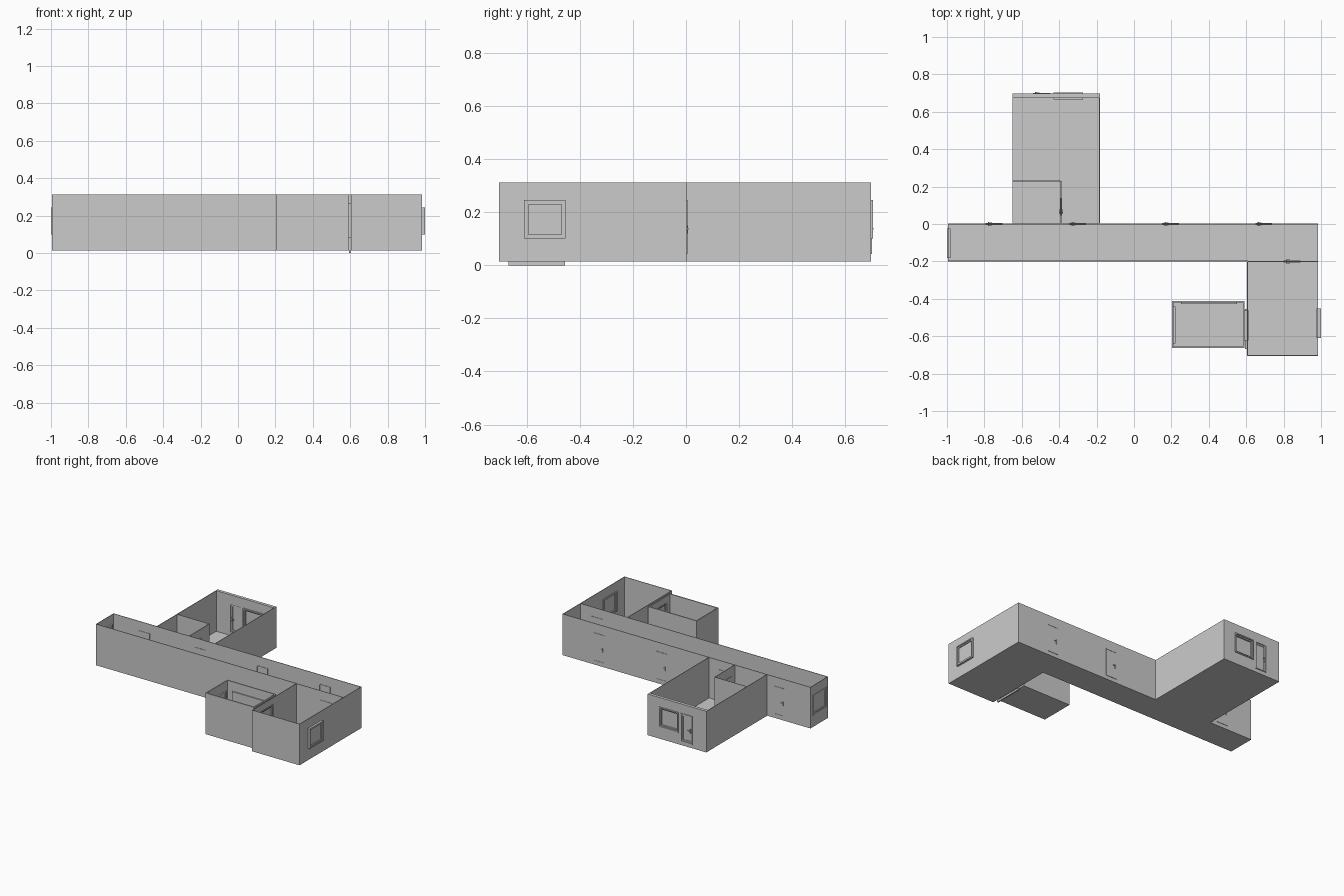
import bpy, bmesh
from mathutils import Matrix, Vector

if "Cube" in bpy.data.objects:
    bpy.data.objects.remove(bpy.data.objects["Cube"])

Z0, Z1, T = 0.015, 0.312, 0.004
cuts = []


def add_box(bm, lo, hi):
    lo, hi = Vector(lo), Vector(hi)
    m = Matrix.Translation((lo + hi) / 2) @ Matrix.Diagonal((*(hi - lo), 1))
    bmesh.ops.create_cube(bm, size=1, matrix=m)


def finish(bm, name):
    bmesh.ops.recalc_face_normals(bm, faces=bm.faces)
    me = bpy.data.meshes.new(name)
    bm.to_mesh(me)
    bm.free()
    ob = bpy.data.objects.new(name, me)
    bpy.context.collection.objects.link(ob)
    return ob


def boxes(name, items):
    bm = bmesh.new()
    for lo, hi in items:
        add_box(bm, lo, hi)
    return finish(bm, name)


def tray(name, pts, thick):
    """Open-topped shell raised from a floor outline (counter-clockwise)."""
    bm = bmesh.new()
    base = bm.faces.new([bm.verts.new((x, y, Z0)) for x, y in pts])
    n = len(pts)
    low = list(base.verts)
    top = [bm.verts.new((x, y, Z1)) for x, y in pts]
    for i in range(n):
        j = (i + 1) % n
        bm.faces.new((low[i], low[j], top[j], top[i]))
    base.normal_flip()
    me = bpy.data.meshes.new(name)
    bm.to_mesh(me)
    bm.free()
    ob = bpy.data.objects.new(name, me)
    bpy.context.collection.objects.link(ob)
    s = ob.modifiers.new("thickness", 'SOLIDIFY')
    s.thickness, s.offset, s.use_even_offset = thick, -1, True
    return ob


def along(axis, pos, u0, u1, v0, v1, z0, z1):
    """Box running along a wall: u along it, v through it."""
    if axis == 'x':
        return (u0, pos + v0, z0), (u1, pos + v1, z1)
    return (pos + v0, u0, z0), (pos + v1, u1, z1)


def frame(axis, pos, u0, u1, v0, v1, z0, z1, w):
    return [along(axis, pos, u0, u0 + w, v0, v1, z0, z1),
            along(axis, pos, u1 - w, u1, v0, v1, z0, z1),
            along(axis, pos, u0 + w, u1 - w, v0, v1, z0, z0 + w),
            along(axis, pos, u0 + w, u1 - w, v0, v1, z1 - w, z1)]


def window(name, axis, pos, u0, u1, v0, v1, z0=0.1, z1=0.245, cut=True):
    # outer frame, sash and pane
    w, m = 0.008, (v0 + v1) / 2
    d = (v1 - v0) * 0.3
    parts = frame(axis, pos, u0, u1, v0, v1, z0, z1, w)
    parts += frame(axis, pos, u0 + w, u1 - w, m - d, m + d, z0 + w, z1 - w, 0.008)
    e = 2 * w
    parts.append(along(axis, pos, u0 + e, u1 - e, m - .001, m + .001, z0 + e, z1 - e))
    boxes(name, parts)
    if cut:
        cuts.append(along(axis, pos, u0 + .004, u1 - .004, v0 - .01, v1 + .01, z0 + .004, z1 - .004))


def door(name, axis, pos, u0, u1, v0=-.005, v1=.005, z0=0.042, z1=0.245, glazed=False):
    # casing, leaf, handle plate and lever on both sides
    w, m = 0.006, (v0 + v1) / 2
    parts = frame(axis, pos, u0, u1, v0, v1, z0, z1, w)
    if glazed:
        parts += frame(axis, pos, u0 + w, u1 - w, m - .005, m + .005, z0 + w, z1 - w, .01)
    leaf = .001 if glazed else .003
    parts.append(along(axis, pos, u0 + w, u1 - w, m - leaf, m + leaf, z0 + w, z1 - w))
    for a, b, c in ((v0 - .005, v0 - .002, m), (v1 + .005, v1 + .002, m)):
        parts.append(along(axis, pos, u0 + .012, u0 + .018, min(b, c), max(b, c), .12, .15))
        parts.append(along(axis, pos, u0 + .012, u0 + .034, min(a, b), max(a, b), .135, .14))
    boxes(name, parts)
    cuts.append(along(axis, pos, u0 + .003, u1 - .003, v0 - .01, v1 + .01, z0 + .003, z1 - .003))


# Shells
shell = tray("room_shell", [(-.995, -.2), (.605, -.2), (.605, -.705), (.985, -.705), (.985, .002),
                            (-.182, .002), (-.182, .697), (-.65, .697), (-.65, .002), (-.995, .002)], T)
balcony = tray("balcony_shell", [(.203, -.662), (.592, -.662), (.592, -.412), (.203, -.412)], .008)

# Inner walls
inner = [boxes("hall_wall_back", [((-.65, -.002, Z0), (-.182, .002, Z1))]),
         boxes("hall_wall_front", [((.605, -.202, Z0), (.985, -.198, Z1))]),
         boxes("bath_wall_side", [((-.392, .002, Z0), (-.388, .23, Z1))]),
         boxes("bath_wall_back", [((-.648, .228, Z0), (-.392, .232, Z1))]),
         boxes("thick_back_wall", [((-.646, .675, Z0 + T), (-.186, .694, Z1))])]

# Doors
for i, x in enumerate((-.748, -.302, .195, .694)):
    door(f"hall_door_{i + 1}", 'x', 0, x - .045, x + .045)
door("front_room_door", 'x', -.2, .80, .89)
door("bath_door", 'y', -.39, .045, .14)
door("terrace_door", 'x', .686, -.54, -.447, -.008, .015, glazed=True)

# Windows
window("terrace_window", 'x', .686, -.43, -.273, -.021, .018)
window("side_window", 'y', .985, -.61, -.453, -.01, .015)
window("hall_end_window", 'y', -.995, -.182, -.025, -.005, .015)
window("balcony_opening", 'y', .6, -.622, -.46, -.018, .012, .08, .265)
window("balcony_back_window", 'x', -.42, .25, .55, -.008, .001, cut=False)
window("balcony_left_window", 'y', .211, -.64, -.44, -.001, .01, cut=False)

# Slim post and sill strip in the gap between balcony and room
boxes("balcony_sill", [((.594, -.668, 0), (.604, -.63, .014)),
                       ((.594, -.63, 0), (.604, -.455, .014))])

# Openings cut through every wall
cutter = boxes("opening_cutter", cuts)
cutter.hide_render = True
cutter.display_type = 'WIRE'
for ob in [shell, balcony] + inner:
    b = ob.modifiers.new("openings", 'BOOLEAN')
    b.operation, b.object, b.solver = 'DIFFERENCE', cutter, 'EXACT'
